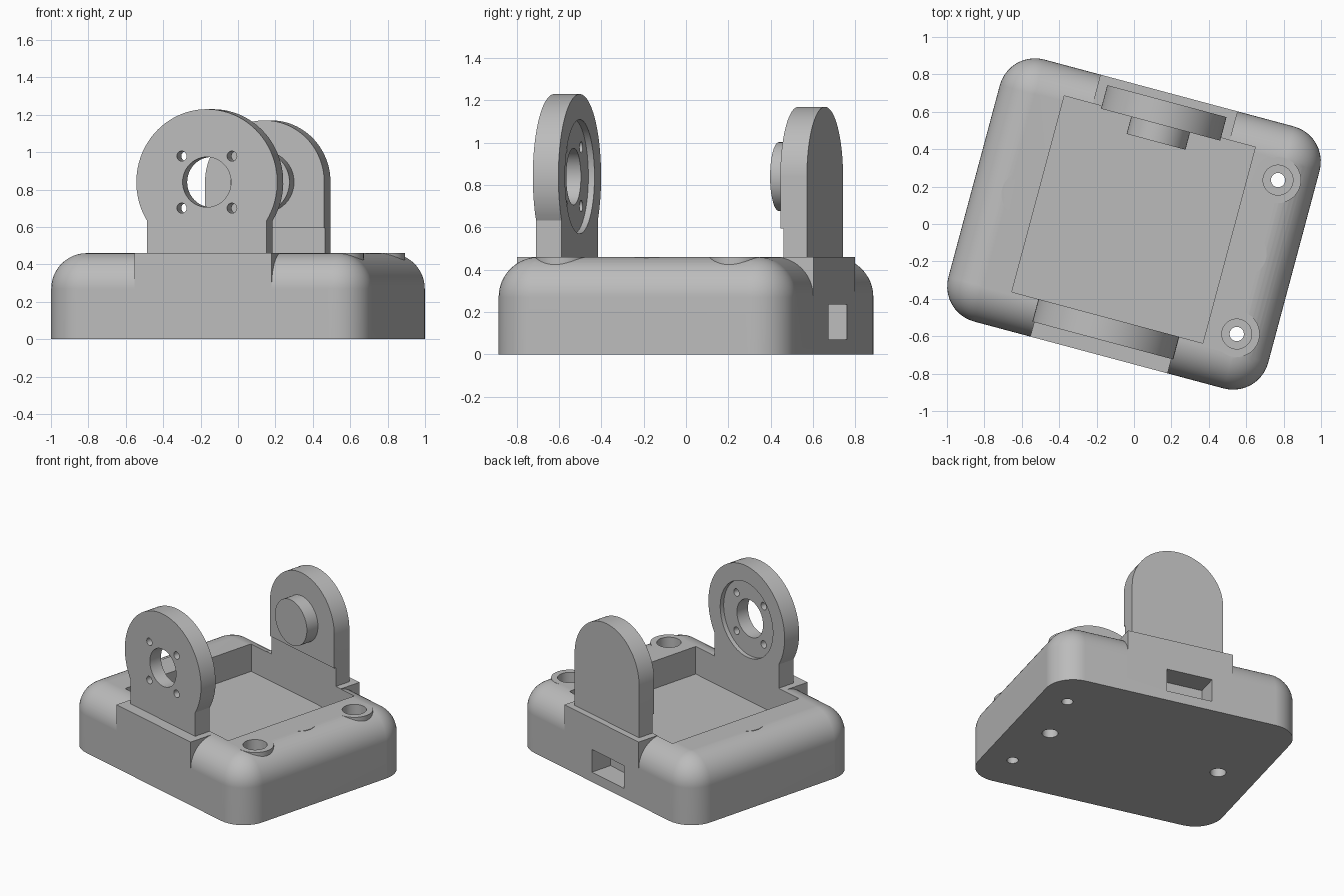
import bpy, bmesh
from math import sin, cos, pi, acos, radians
from mathutils import Matrix

cube = bpy.data.objects.get("Cube")
if cube:
    bpy.data.objects.remove(cube, do_unlink=True)

grey = bpy.data.materials.new("plain_grey")
grey.use_nodes = True
grey.diffuse_color = (0.5, 0.5, 0.5, 1)
grey.node_tree.nodes["Principled BSDF"].inputs["Base Color"].default_value = (0.5, 0.5, 0.5, 1)

# Main sizes, in the housing's own unturned axes
HALF_X, HALF_Y, TOP = 0.885, 0.725, 0.46
CORNER, FILLET = 0.194, 0.19
AXIS_Z = 0.84
TURN = Matrix.Rotation(radians(-15), 4, 'Z')


def loft(name, rings):
    """Closed solid through matching rings of points."""
    bm = bmesh.new()
    loops = [[bm.verts.new(p) for p in ring] for ring in rings]
    n = len(loops[0])
    for a, b in zip(loops, loops[1:]):
        for i in range(n):
            j = (i + 1) % n
            bm.faces.new((a[i], a[j], b[j], b[i]))
    bm.faces.new(loops[0])
    bm.faces.new(loops[-1])
    bmesh.ops.recalc_face_normals(bm, faces=bm.faces)
    mesh = bpy.data.meshes.new(name)
    bm.to_mesh(mesh)
    bm.free()
    mesh.materials.append(grey)
    obj = bpy.data.objects.new(name, mesh)
    bpy.context.collection.objects.link(obj)
    return obj


def box(name, x0, x1, y0, y1, z0, z1):
    corners = [(x0, y0), (x1, y0), (x1, y1), (x0, y1)]
    return loft(name, [[(x, y, z) for x, y in corners] for z in (z0, z1)])


def circle(r, n=48):
    return [(r * cos(2 * pi * i / n), r * sin(2 * pi * i / n)) for i in range(n)]


def post(name, x, y, r, z0, z1):
    return loft(name, [[(x + a, y + b, z) for a, b in circle(r)] for z in (z0, z1)])


def pin(name, x, z, r, y0, y1):
    return loft(name, [[(x + a, y, z + b) for a, b in circle(r)] for y in (y0, y1)])


def combine(target, tool, operation):
    mod = target.modifiers.new(operation, 'BOOLEAN')
    mod.operation, mod.solver, mod.object = operation, 'EXACT', tool
    bpy.context.view_layer.objects.active = target
    bpy.ops.object.modifier_apply(modifier=mod.name)
    bpy.data.objects.remove(tool, do_unlink=True)


def rounded_ring(inset, z, steps=10):
    r = CORNER - inset
    pts = []
    for k, (sx, sy) in enumerate([(1, 1), (-1, 1), (-1, -1), (1, -1)]):
        for i in range(steps + 1):
            a = (k + i / steps) * pi / 2
            pts.append((sx * (HALF_X - CORNER) + r * cos(a),
                        sy * (HALF_Y - CORNER) + r * sin(a), z))
    return pts


def arm(name, half, radius, y0, y1, steps=56):
    """Upright with a round head on a straight neck."""
    a0 = -acos(half / radius)
    outline = [(half, TOP)]
    for i in range(steps + 1):
        a = a0 + (pi - 2 * a0) * i / steps
        outline.append((radius * cos(a), AXIS_Z + radius * sin(a)))
    outline.append((-half, TOP))
    return loft(name, [[(x, y, z) for x, z in outline] for y in (y0, y1)])


# Housing with rounded corners and top fillet
rings = [rounded_ring(0, 0)]
for i in range(13):
    t = i / 12 * pi / 2
    rings.append(rounded_ring(FILLET * (1 - cos(t)), TOP - FILLET * (1 - sin(t))))
housing = loft("housing", rings)

# Square arm footings and screw posts
for s in (-1, 1):
    y0, y1 = sorted((s * 0.5, s * HALF_Y))
    combine(housing, box("footing", -0.38, 0.38, y0, y1, 0.1, TOP), 'UNION')
    combine(housing, post("screw_post", 0.683, s * 0.426, 0.123, 0.1, TOP), 'UNION')
    combine(housing, post("side_post", s * 0.61, 0, 0.12, 0.1, TOP), 'UNION')

# Tray, cable slot and screw holes
combine(housing, box("tray", -0.537, 0.52, -0.52, 0.565, 0.26, 0.595), 'DIFFERENCE')
combine(housing, box("slot", -0.23, 0.1, 0.565, 0.8, 0.07, 0.235), 'DIFFERENCE')
for s in (-1, 1):
    combine(housing, post("bore", 0.683, s * 0.426, 0.038, -0.1, 0.6), 'DIFFERENCE')
    combine(housing, post("counterbore", 0.683, s * 0.426, 0.08, 0.25, 0.6), 'DIFFERENCE')
    combine(housing, post("blind_hole", s * 0.61, 0, 0.053, -0.1, 0.3), 'DIFFERENCE')

# Front arm with bearing recess, shaft hole and four fixing holes
front_arm = arm("front_arm", 0.33, 0.39, -0.645, -0.52)
combine(front_arm, pin("recess", 0, AXIS_Z, 0.27, -0.55, -0.4), 'DIFFERENCE')
combine(front_arm, pin("shaft_hole", 0, AXIS_Z, 0.134, -0.8, -0.4), 'DIFFERENCE')
for sx in (-1, 1):
    for sz in (-1, 1):
        combine(front_arm, pin("fixing_hole", sx * 0.139, AXIS_Z + sz * 0.139,
                               0.027, -0.8, -0.4), 'DIFFERENCE')

# Rear arm, trimmed above the tray, with its pivot
rear_arm = arm("rear_arm", 0.33, 0.33, 0.55, 0.68)
combine(rear_arm, box("trim", -0.5, 0.5, 0.4, 0.565, 0.3, 0.595), 'DIFFERENCE')
combine(rear_arm, pin("pivot", 0, AXIS_Z, 0.163, 0.455, 0.6), 'UNION')

# Turn the assembly and shade it
for obj in (housing, front_arm, rear_arm):
    obj.data.transform(TURN)
    bpy.ops.object.select_all(action='DESELECT')
    obj.select_set(True)
    bpy.context.view_layer.objects.active = obj
    bpy.ops.object.shade_smooth_by_angle(angle=radians(25))
    normals = obj.modifiers.new("normals", 'WEIGHTED_NORMAL')
    normals.keep_sharp = True
